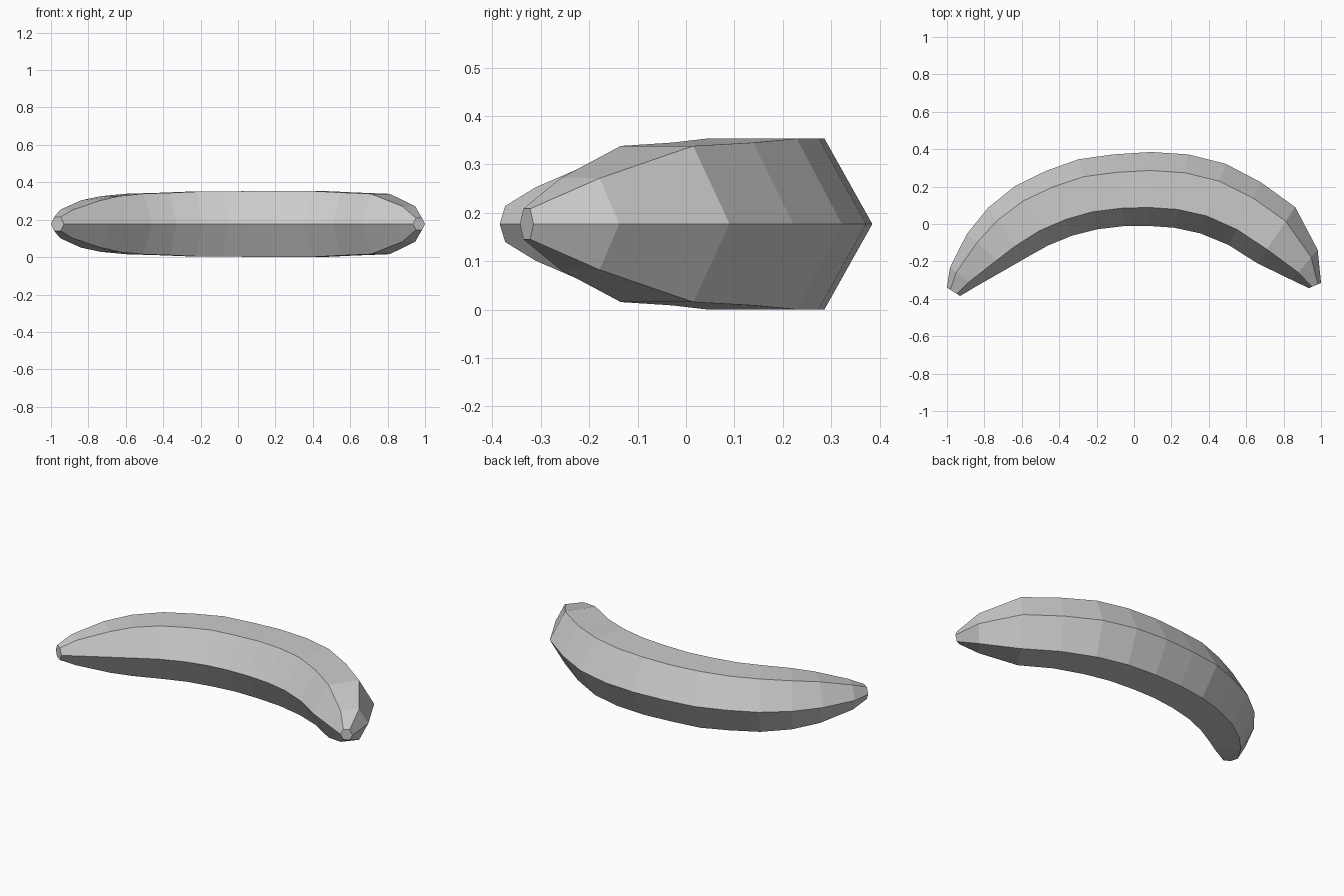
import bpy, bmesh
from math import cos, sin, pi
from mathutils import Vector

if "Cube" in bpy.data.objects:
    bpy.data.objects.remove(bpy.data.objects["Cube"])

# Cross-section stations along the curve: outer (x, y), inner (x, y)
stations = [
    (-1.00, -.34, -.93, -.385), (-.984, -.232, -.85, -.337),
    (-.893, -.053, -.68, -.24), (-.78, .087, -.585, -.185),
    (-.636, .203, -.46, -.115), (-.47, .284, -.33, -.062),
    (-.297, .346, -.195, -.028), (-.11, .372, -.06, -.012),
    (.09, .385, .075, -.01), (.29, .372, .215, -.02),
    (.49, .322, .355, -.05), (.68, .222, .505, -.112),
    (.862, .09, .66, -.21), (.982, -.138, .845, -.30),
    (1.00, -.315, .935, -.343),
]
MID_Z = .177
SIDES = 6

bm = bmesh.new()

# Hexagonal rings with a ridge on the outer and inner bends
rings = []
for ox, oy, ix, iy in stations:
    outer, inner = Vector((ox, oy, MID_Z)), Vector((ix, iy, MID_Z))
    centre, radial = (outer + inner) / 2, (outer - inner) / 2
    up = Vector((0, 0, min(radial.length * 1.03, MID_Z / sin(pi / 3))))
    rings.append([bm.verts.new(centre + radial * cos(2 * pi * k / SIDES)
                               + up * sin(2 * pi * k / SIDES))
                  for k in range(SIDES)])

# Skin between neighbouring rings, then flat tips
for a, b in zip(rings, rings[1:]):
    for k in range(SIDES):
        n = (k + 1) % SIDES
        bm.faces.new((a[k], a[n], b[n], b[k]))
bm.faces.new(rings[0])
bm.faces.new(rings[-1])
bmesh.ops.recalc_face_normals(bm, faces=bm.faces)

mesh = bpy.data.meshes.new("banana")
bm.to_mesh(mesh)
bm.free()
bpy.context.collection.objects.link(bpy.data.objects.new("banana", mesh))
